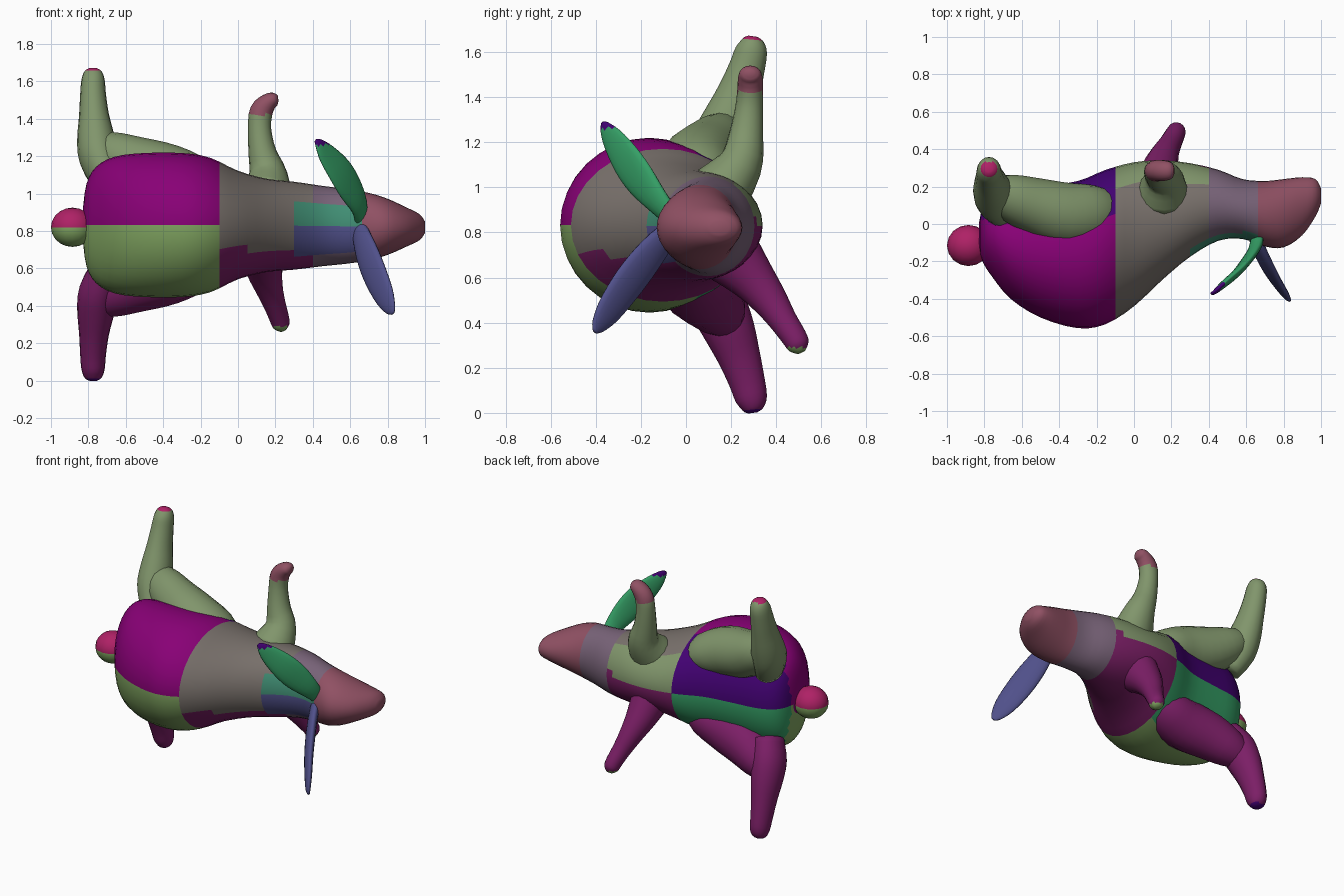
import bpy, bmesh, math
from mathutils import Vector

MID = 1.67   # mirror plane is z = MID / 2

PALETTE = {
    "magenta": (0.53, 0.02, 0.46), "leaf": (0.50, 0.64, 0.38),
    "violet": (0.27, 0.03, 0.45), "mint": (0.22, 0.62, 0.40),
    "taupe": (0.47, 0.44, 0.42), "sage": (0.50, 0.58, 0.42),
    "plum": (0.48, 0.14, 0.40), "mauve": (0.47, 0.39, 0.47),
    "rose": (0.56, 0.32, 0.39), "teal": (0.26, 0.55, 0.45),
    "slate": (0.32, 0.32, 0.54), "pink": (0.68, 0.15, 0.40),
}
mats = {}
for key, rgb in PALETTE.items():
    mats[key] = bpy.data.materials.new(key)
    mats[key].diffuse_color = (*[c ** 2.2 for c in rgb], 1)


def finish(name, bm, colour):
    """Colour faces by position, smooth them and link the object."""
    me = bpy.data.meshes.new(name)
    bmesh.ops.recalc_face_normals(bm, faces=bm.faces)
    used = []
    for f in bm.faces:
        key = colour(f.calc_center_median())
        if key not in used:
            used.append(key)
        f.material_index = used.index(key)
        f.smooth = True
    for key in used:
        me.materials.append(mats[key])
    bm.to_mesh(me)
    bm.free()
    ob = bpy.data.objects.new(name, me)
    bpy.context.collection.objects.link(ob)


def spline(rows, steps):
    """Catmull-Rom through rows of numbers."""
    rows = [Vector(r) for r in rows]
    out = []
    for i in range(len(rows) - 1):
        p1, p2 = rows[i], rows[i + 1]
        p0, p3 = rows[max(i - 1, 0)], rows[min(i + 2, len(rows) - 1)]
        for s in range(steps):
            t = s / steps
            out.append(p1 + (p2 - p0) * (0.5 * t)
                       + (p0 * 2 - p1 * 5 + p2 * 4 - p3) * (0.5 * t * t)
                       + (p1 * 3 - p0 - p2 * 3 + p3) * (0.5 * t ** 3))
    return out + [rows[-1]]


def tube(name, rows, up, colour, sides=16, steps=3, axis=None):
    """Loft ellipses along rows of (x, y, z, radius along up, other radius)."""
    pts = spline(rows, steps)
    bm = bmesh.new()
    rings = []
    for i, p in enumerate(pts):
        c = Vector(p[:3])
        a, b = pts[max(i - 1, 0)], pts[min(i + 1, len(pts) - 1)]
        t = Vector(axis) if axis else (Vector(b[:3]) - Vector(a[:3])).normalized()
        u = Vector(up)
        u = (u - t * u.dot(t)).normalized()
        v = t.cross(u)
        rings.append([bm.verts.new(c + u * (p[3] * math.cos(k * math.tau / sides))
                                   + v * (p[4] * math.sin(k * math.tau / sides)))
                      for k in range(sides)])
    for r, s in zip(rings, rings[1:]):
        for k in range(sides):
            n = (k + 1) % sides
            bm.faces.new((r[k], r[n], s[n], s[k]))
    bm.faces.new(rings[0])
    bm.faces.new(rings[-1])
    finish(name, bm, colour)


# Body and head: x, back y, belly y, half height
profile = [(-0.83, -0.12, 0.0, 0.08), (-0.81, -0.2, 0.08, 0.22), (-0.76, -0.28, 0.14, 0.31),
           (-0.66, -0.40, 0.18, 0.365), (-0.5, -0.5, 0.2, 0.385), (-0.3, -0.557, 0.23, 0.385),
           (-0.15, -0.535, 0.29, 0.36), (0, -0.44, 0.33, 0.29), (0.15, -0.30, 0.34, 0.25),
           (0.3, -0.175, 0.325, 0.235), (0.45, -0.09, 0.29, 0.215), (0.58, -0.08, 0.24, 0.20),
           (0.7, -0.12, 0.23, 0.18), (0.8, -0.125, 0.24, 0.15), (0.9, -0.06, 0.25, 0.105),
           (0.97, 0.04, 0.24, 0.07), (1.0, 0.11, 0.19, 0.03)]


def body_colour(p):
    upper = p.z > 0.83
    if p.x < -0.12:
        if p.y < 0.02:
            return "magenta" if upper else "leaf"
        return "violet" if upper else "mint"
    if p.x > 0.66:
        return "rose"
    if p.x > 0.32 and p.y < -0.02 and 0.68 < p.z < 0.95:
        return "teal" if upper else "slate"
    if p.x > 0.4:
        return "mauve"
    if p.z < (0.7 if p.y < 0.1 else 0.85):
        return "plum"
    return "taupe" if p.y < 0.2 else "sage"


tube("body", [(x, (lo + hi) / 2, 0.832 - 0.012 * max(x, 0), (hi - lo) / 2, h)
              for x, lo, hi, h in profile],
     (0, 1, 0), body_colour, sides=32, axis=(1, 0, 0))

# Tail
bm = bmesh.new()
bmesh.ops.create_uvsphere(bm, u_segments=16, v_segments=10, radius=1)
for v in bm.verts:
    v.co = Vector((-0.885, -0.115, 0.82)) + Vector((v.co.x * 0.115, v.co.y * 0.11, v.co.z * 0.105))
finish("tail", bm, lambda p: "pink" if p.z > 0.82 else "leaf")

# Hind thighs and legs, mirrored across the body
thigh = [(-0.08, 0.08, 0.98, 0.06, 0.08), (-0.2, 0.06, 1.05, 0.13, 0.15),
         (-0.36, 0.05, 1.1, 0.16, 0.17), (-0.54, 0.1, 1.15, 0.155, 0.15),
         (-0.68, 0.15, 1.22, 0.12, 0.12), (-0.76, 0.18, 1.28, 0.07, 0.07)]
shin = [(-0.70, 0.08, 1.08, 0.09, 0.11), (-0.745, 0.14, 1.19, 0.105, 0.125),
        (-0.76, 0.19, 1.3, 0.1, 0.115), (-0.77, 0.235, 1.42, 0.08, 0.095),
        (-0.775, 0.27, 1.53, 0.069, 0.08), (-0.775, 0.29, 1.61, 0.062, 0.07),
        (-0.775, 0.295, 1.655, 0.045, 0.045), (-0.775, 0.297, 1.67, 0.02, 0.02)]
for side, flip, key, tip in (("upper", False, "sage", "pink"), ("lower", True, "plum", "violet")):
    def limb(rows):
        return [(x, y, MID - z if flip else z, a, b) for x, y, z, a, b in rows]
    tube(side + "_hind_thigh", limb(thigh), (0, 0, 1), lambda p: key)
    tube(side + "_hind_leg", limb(shin), (1, 0, 0),
         lambda p: tip if abs(p.z - MID / 2) > 0.82 else key)

# Front legs, posed differently
tube("upper_front_leg",
     [(0.15, 0.15, 0.98, 0.14, 0.15), (0.16, 0.24, 1.1, 0.1, 0.105),
      (0.13, 0.265, 1.22, 0.078, 0.075), (0.115, 0.28, 1.35, 0.062, 0.062),
      (0.125, 0.285, 1.44, 0.057, 0.062), (0.165, 0.285, 1.49, 0.054, 0.048),
      (0.2, 0.285, 1.505, 0.043, 0.035), (0.215, 0.285, 1.508, 0.018, 0.015)],
     (0, 1, 0), lambda p: "sage" if p.z < 1.42 else "rose")
tube("lower_front_leg",
     [(0.13, 0.18, 0.72, 0.13, 0.15), (0.14, 0.29, 0.6, 0.1, 0.105),
      (0.165, 0.37, 0.5, 0.075, 0.08), (0.195, 0.43, 0.41, 0.06, 0.063),
      (0.22, 0.48, 0.335, 0.053, 0.056), (0.23, 0.5, 0.295, 0.046, 0.048),
      (0.235, 0.512, 0.27, 0.02, 0.02)],
     (1, 0, 0), lambda p: "plum" if p.z > 0.29 else "leaf")

# Ears: thin leaves
tube("upper_ear",
     [(0.66, -0.03, 0.83, 0.035, 0.03), (0.65, -0.12, 0.93, 0.06, 0.028),
      (0.60, -0.2, 1.03, 0.085, 0.025), (0.545, -0.265, 1.12, 0.085, 0.022),
      (0.475, -0.325, 1.21, 0.062, 0.018), (0.435, -0.36, 1.265, 0.032, 0.012),
      (0.415, -0.37, 1.285, 0.01, 0.006)],
     (1, 1, 1.3), lambda p: "mint" if p.z < 1.26 else "violet")
tube("lower_ear",
     [(0.64, -0.04, 0.84, 0.04, 0.03), (0.665, -0.12, 0.75, 0.07, 0.03),
      (0.70, -0.2, 0.65, 0.085, 0.03), (0.74, -0.275, 0.55, 0.085, 0.027),
      (0.785, -0.345, 0.45, 0.07, 0.022), (0.815, -0.39, 0.385, 0.04, 0.015),
      (0.83, -0.405, 0.36, 0.012, 0.007)],
     (1, -1, 1.17), lambda p: "slate")
